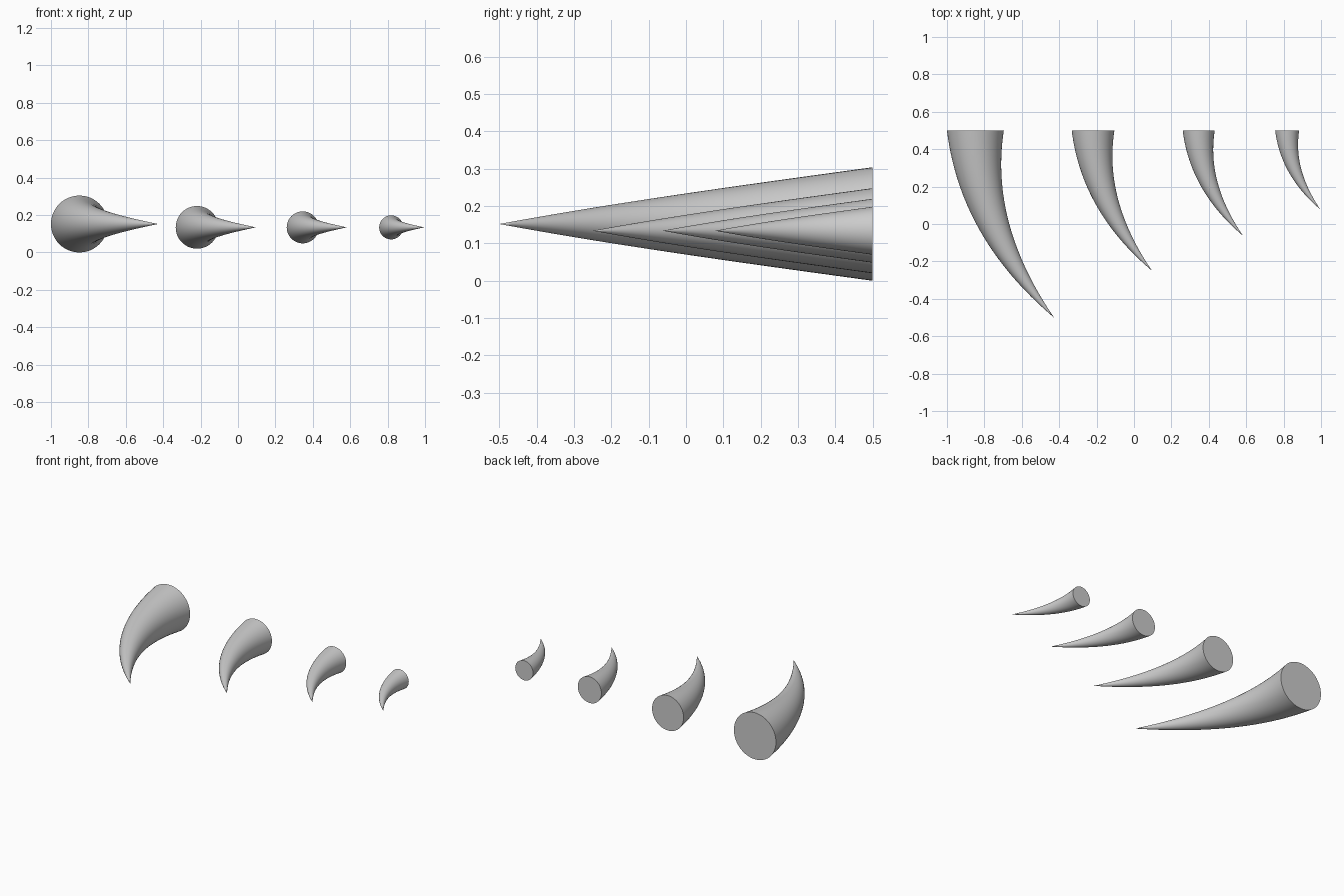
import bpy, bmesh
from math import cos, sin, pi
from mathutils import Vector

if "Cube" in bpy.data.objects:
    bpy.data.objects.remove(bpy.data.objects["Cube"])

RADIUS, LENGTH, SIDES, RINGS = 0.152, 1.0, 48, 32


def spine(t):
    # centre line: leaves the base straight, then bends sideways
    return Vector((0.36 * t * t + 0.06 * t ** 3, -LENGTH * t, 0))


def horn(name, x, z, scale):
    bm = bmesh.new()
    pts = [spine(i / RINGS) for i in range(RINGS + 1)]
    dist = [0.0]
    for a, b in zip(pts, pts[1:]):
        dist.append(dist[-1] + (b - a).length)
    rings = []
    for i in range(RINGS):
        t = i / RINGS
        tangent = Vector((0.72 * t + 0.18 * t * t, -LENGTH, 0)).normalized()
        side = Vector((-tangent.y, tangent.x, 0))
        r = RADIUS * (1 - dist[i] / dist[-1])
        rings.append([bm.verts.new(pts[i] + side * r * cos(2 * pi * k / SIDES)
                                   + Vector((0, 0, r * sin(2 * pi * k / SIDES))))
                      for k in range(SIDES)])
    tip = bm.verts.new(pts[-1])
    # flat base, tapering skin and pointed tip
    bm.faces.new(rings[0])
    for k in range(SIDES):
        n = (k + 1) % SIDES
        for a, b in zip(rings, rings[1:]):
            bm.faces.new((a[k], a[n], b[n], b[k]))
        bm.faces.new((rings[-1][k], rings[-1][n], tip))
    bmesh.ops.recalc_face_normals(bm, faces=bm.faces)
    mesh = bpy.data.meshes.new(name)
    bm.to_mesh(mesh)
    bm.free()
    ob = bpy.data.objects.new(name, mesh)
    bpy.context.collection.objects.link(ob)
    ob.location = (x, 0.5, z)
    ob.scale = (scale,) * 3
    bpy.ops.object.select_all(action='DESELECT')
    ob.select_set(True)
    bpy.context.view_layer.objects.active = ob
    bpy.ops.object.shade_smooth_by_angle()


# four horns in a row, each three quarters the size of the last
for name, x, z, s in (("horn_large", -0.848, 0.152, 1.0),
                      ("horn_medium", -0.219, 0.134, 0.75),
                      ("horn_small", 0.346, 0.134, 0.5625),
                      ("horn_tiny", 0.819, 0.134, 0.422)):
    horn(name, x, z, s)
